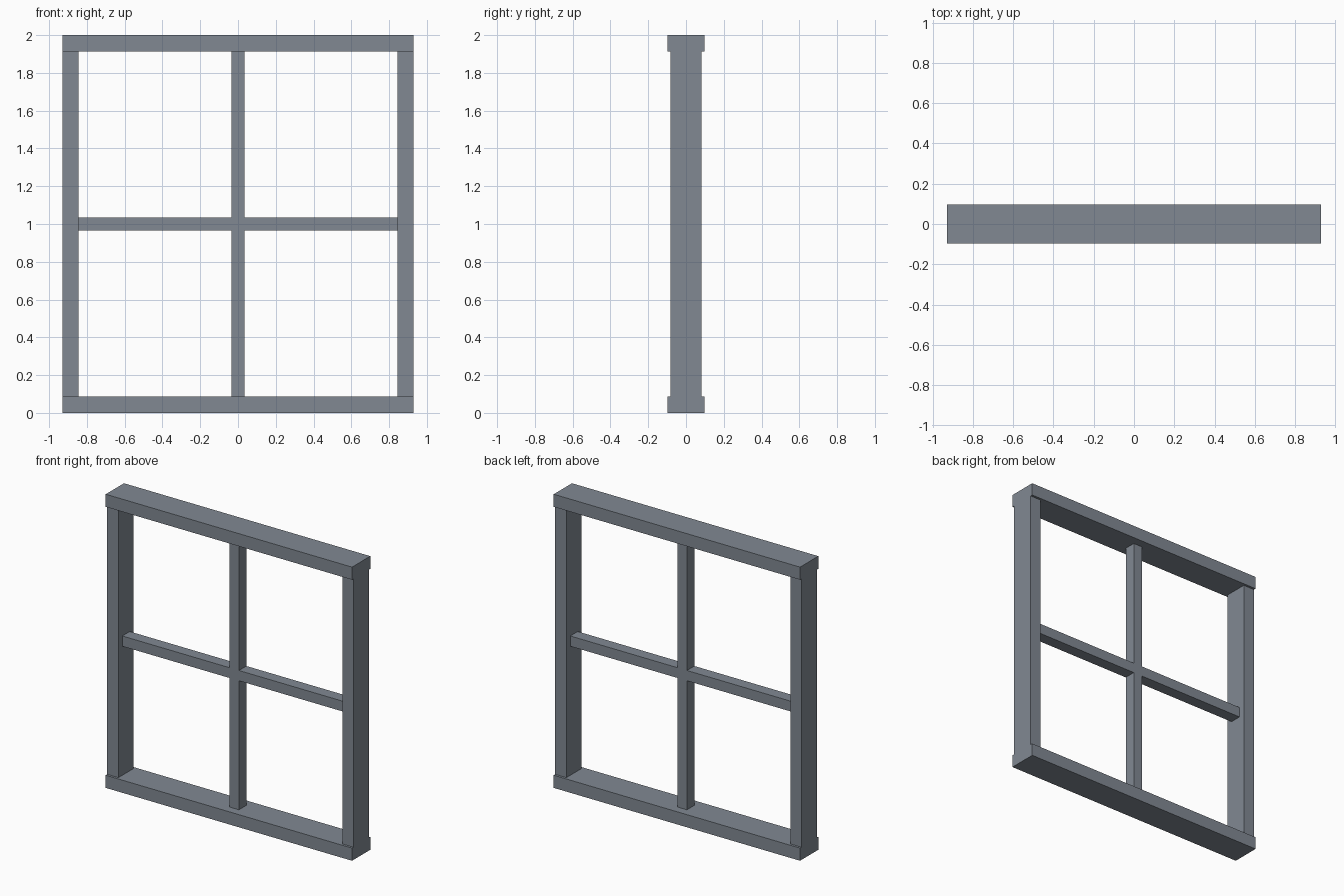
import bpy
import bmesh

if "Cube" in bpy.data.objects:
    bpy.data.objects.remove(bpy.data.objects["Cube"])

W, H = 0.928, 2.0          # half width, full height
RAIL, STILE = 0.086, 0.084  # rail height, stile width
BAR, BAR_D = 0.035, 0.04   # half width and half depth of glazing bars

# Slate grey paint
slate = bpy.data.materials.new("slate_paint")
slate.diffuse_color = (0.22, 0.25, 0.29, 1)
slate.use_nodes = True
slate.node_tree.nodes["Principled BSDF"].inputs["Base Color"].default_value = slate.diffuse_color


def prism(name, profile, half_depth):
    """Extrude an x-z outline through y, centred on y = 0."""
    bm = bmesh.new()
    face = bm.faces.new([bm.verts.new((x, -half_depth, z)) for x, z in profile])
    ext = bmesh.ops.extrude_face_region(bm, geom=[face])
    verts = [g for g in ext["geom"] if isinstance(g, bmesh.types.BMVert)]
    bmesh.ops.translate(bm, verts=verts, vec=(0, 2 * half_depth, 0))
    bmesh.ops.recalc_face_normals(bm, faces=bm.faces)
    mesh = bpy.data.meshes.new(name)
    bm.to_mesh(mesh)
    bm.free()
    mesh.materials.append(slate)
    obj = bpy.data.objects.new(name, mesh)
    bpy.context.collection.objects.link(obj)
    return obj


def rect(x0, x1, z0, z1):
    return [(x0, z0), (x1, z0), (x1, z1), (x0, z1)]


# Deeper top and bottom rails
prism("bottom_rail", rect(-W, W, 0, RAIL), 0.098)
prism("top_rail", rect(-W, W, H - RAIL, H), 0.098)

# Side stiles between the rails
for side, s in (("left", -1), ("right", 1)):
    x0, x1 = sorted((s * W, s * (W - STILE)))
    prism(side + "_stile", rect(x0, x1, RAIL, H - RAIL), 0.082)

# Cross-shaped glazing bars as one piece
ix, mid = W - STILE, H / 2
iz = mid - RAIL
quarter = [(ix, -BAR), (ix, BAR), (BAR, BAR), (BAR, iz), (-BAR, iz), (-BAR, BAR)]
cross = quarter + [(-x, -z) for x, z in quarter]
prism("glazing_bars", [(x, mid + z) for x, z in cross], BAR_D)
